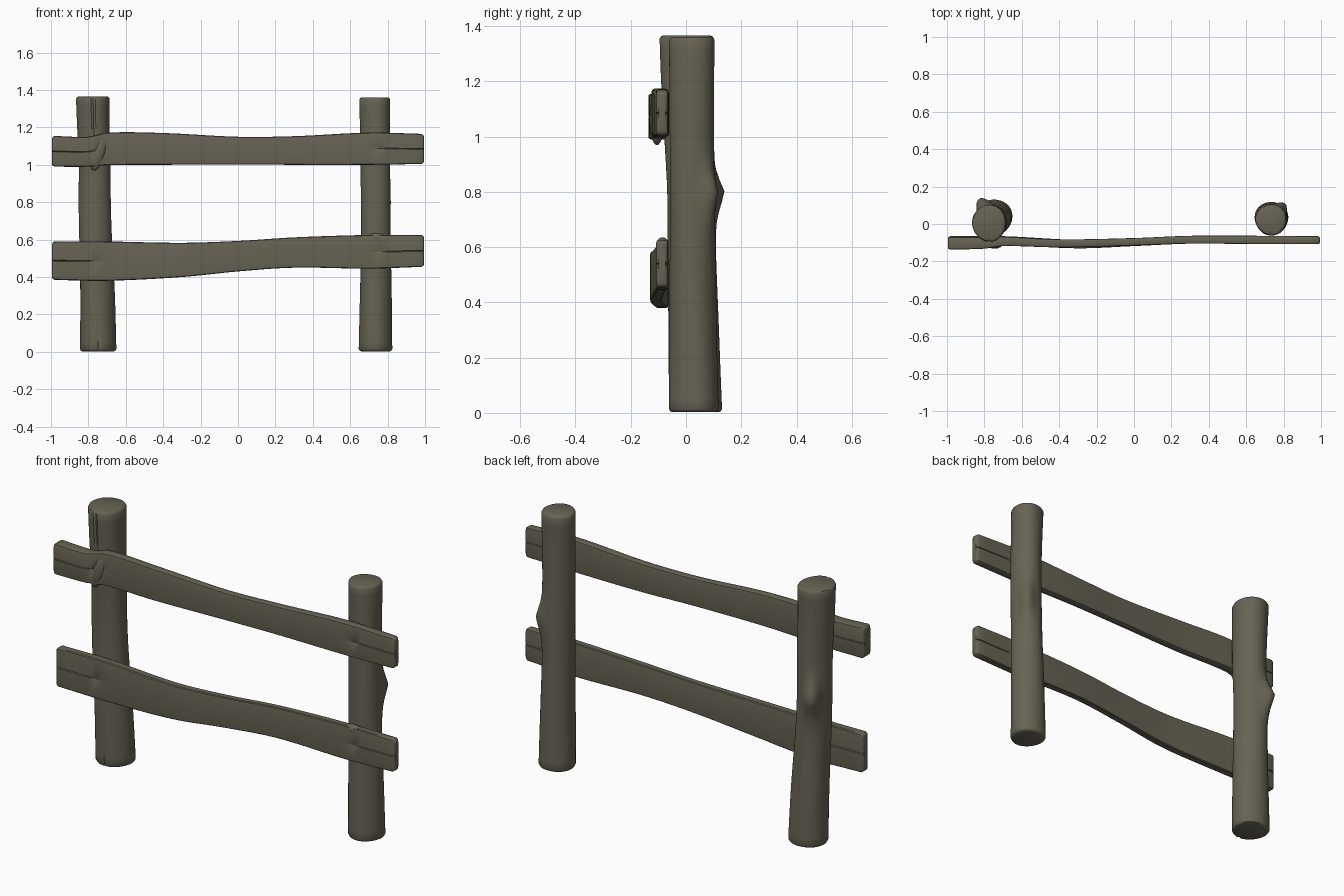
import bpy, bmesh, math

if "Cube" in bpy.data.objects:
    bpy.data.objects.remove(bpy.data.objects["Cube"])

wood = bpy.data.materials.new("weathered wood")
wood.diffuse_color = (0.135, 0.125, 0.088, 1)
wood.use_nodes = True
wood.node_tree.nodes["Principled BSDF"].inputs["Base Color"].default_value = wood.diffuse_color


def sample(stations, t):
    """Smooth (Hermite) interpolation of station rows by their first value."""
    n = len(stations)
    i = max(k for k in range(n - 1) if k == 0 or stations[k][0] <= t)
    a, b = stations[i], stations[i + 1]
    p, q = stations[max(i - 1, 0)], stations[min(i + 2, n - 1)]
    h = b[0] - a[0]
    f = (t - a[0]) / h
    out = []
    for k in range(1, len(a)):
        m0 = (b[k] - p[k]) / (b[0] - p[0]) * h
        m1 = (q[k] - a[k]) / (q[0] - a[0]) * h
        out.append((2*f**3 - 3*f*f + 1) * a[k] + (f**3 - 2*f*f + f) * m0
                   + (3*f*f - 2*f**3) * b[k] + (f**3 - f*f) * m1)
    return out


def finish(obj):
    obj.data.materials.append(wood)
    bpy.ops.object.select_all(action='DESELECT')
    obj.select_set(True)
    bpy.context.view_layer.objects.active = obj
    bpy.ops.object.shade_smooth_by_angle(angle=math.radians(35))


def loft(name, rings):
    bm = bmesh.new()
    rows = [[bm.verts.new(co) for co in ring] for ring in rings]
    n = len(rows[0])
    for a, b in zip(rows, rows[1:]):
        for i in range(n):
            j = (i + 1) % n
            bm.faces.new((a[i], a[j], b[j], b[i]))
    bm.faces.new(rows[0])
    bm.faces.new(rows[-1])
    bmesh.ops.recalc_face_normals(bm, faces=bm.faces)
    me = bpy.data.meshes.new(name)
    bm.to_mesh(me)
    bm.free()
    obj = bpy.data.objects.new(name, me)
    bpy.context.collection.objects.link(obj)
    finish(obj)


def params(lo, hi, count, edge):
    """Loft positions and ring insets, with rounded ends."""
    mid = [(lo + edge + (hi - lo - 2 * edge) * i / count, 0) for i in range(count + 1)]
    return ([(lo, edge), (lo + edge * 0.3, edge * 0.4)] + mid
            + [(hi - edge * 0.3, edge * 0.4), (hi, edge)])


def post(name, stations, knot_angle, knot_size, crack):
    sides = 48
    rings = []
    for z, inset in params(0.003, stations[-1][0], 34, 0.012):
        x0, x1, y0, y1 = sample(stations, z)
        ring = []
        for i in range(sides):
            a = 2 * math.pi * i / sides
            d = (a - knot_angle + math.pi) % (2 * math.pi) - math.pi
            spread = 0.07 if z > 0.8 else 0.09
            bump = knot_size * math.exp(-(d / 0.4) ** 2 - abs((z - 0.8) / spread) ** 1.5)
            if i == 36:  # drying crack down the front
                bump -= crack * (max(0, min(1, (z - 1.0) / 0.2)) + max(0, 1 - z / 0.3))
            wobble = 0.002 * math.sin(3 * a + 4 * z)
            ring.append(((x0 + x1) / 2 + ((x1 - x0) / 2 - inset + bump + wobble) * math.cos(a),
                         (y0 + y1) / 2 + ((y1 - y0) / 2 - inset + bump + wobble) * math.sin(a), z))
        rings.append(ring)
    loft(name, rings)


def rail(name, stations):
    rings = []
    for x, inset in params(-0.995, 0.995, 44, 0.014):
        z0, z1, y0, y1 = sample(stations, x)
        split = 1 - 0.3 * max(0, min(1, (abs(x) - 0.72) / 0.15))  # end splits
        half = [(-0.7, -1), (-0.93, -0.96), (-1, -0.88), (-1, -0.03), (-split, 0),
                (-1, 0.03), (-1, 0.88), (-0.93, 0.96), (-0.7, 1)]
        section = half + [(-u, -v) for u, v in half]
        rings.append([(x, (y0 + y1) / 2 + u * ((y1 - y0) / 2 - inset * 0.6),
                       (z0 + z1) / 2 + v * ((z1 - z0) / 2 - inset)) for u, v in section])
    loft(name, rings)


def knot(name, loc, scale, tilt):
    bpy.ops.mesh.primitive_uv_sphere_add(segments=20, ring_count=12, radius=1,
                                         location=loc, rotation=(0, tilt, 0))
    obj = bpy.context.object
    obj.name = name
    obj.scale = scale
    finish(obj)


# Posts: height, left, right, front, back
post("left_post", [
    (0, -.845, -.65, -.06, .133), (.3, -.845, -.66, -.063, .12),
    (.6, -.85, -.675, -.068, .106), (.8, -.852, -.68, -.07, .1),
    (1.0, -.85, -.68, -.08, .1), (1.2, -.858, -.685, -.09, .1),
    (1.365, -.865, -.685, -.095, .103)], math.radians(116), 0.05, 0.007)
post("right_post", [
    (0, .645, .825, -.06, .12), (.3, .65, .82, -.06, .112),
    (.6, .657, .815, -.06, .105), (.9, .657, .815, -.06, .1),
    (1.1, .656, .815, -.06, .1), (1.36, .65, .815, -.06, .105)],
    math.radians(50), 0.035, 0.0)

# Rails: x, bottom, top, front, back
rail("upper_rail", [
    (-1, .99, 1.155, -.137, -.07), (-.8, .99, 1.15, -.132, -.07),
    (-.7, .998, 1.172, -.118, -.068), (-.4, 1.0, 1.17, -.125, -.082),
    (0, 1.002, 1.15, -.115, -.075), (.3, 1.0, 1.153, -.105, -.063),
    (.7, 1.0, 1.172, -.108, -.063), (1, 1.005, 1.165, -.108, -.065)])
rail("lower_rail", [
    (-1, .385, .59, -.115, -.065), (-.7, .38, .59, -.112, -.065),
    (-.3, .4, .583, -.13, -.085), (0, .43, .593, -.118, -.078),
    (.3, .45, .612, -.105, -.065), (.7, .445, .625, -.105, -.063),
    (1, .455, .625, -.108, -.065)])

# Knots on the rails
knot("upper_rail_knot", (-.745, -.105, 1.06), (.035, .027, .095), math.radians(18))
knot("lower_rail_knot", (.74, -.085, .61), (.05, .022, .025), 0)

bpy.context.view_layer.update()
